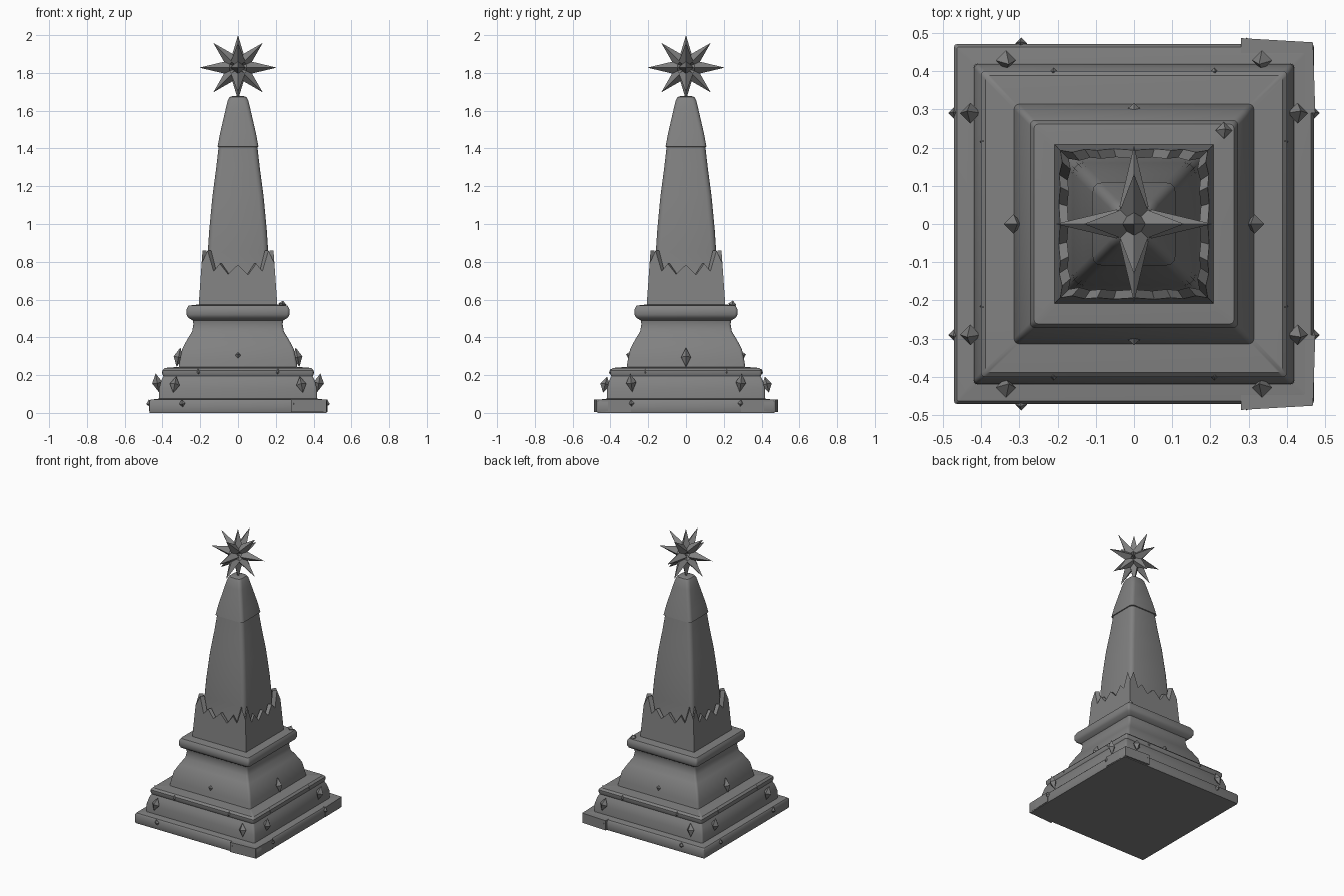
import bpy, bmesh, math
from mathutils import Vector, Matrix

cube = bpy.data.objects.get("Cube")
if cube:
    bpy.data.objects.remove(cube)

stone = bpy.data.materials.new("grey stone")
stone.use_nodes = True
COLOUR = (0.22, 0.22, 0.22, 1)
stone.diffuse_color = COLOUR
stone.node_tree.nodes["Principled BSDF"].inputs["Base Color"].default_value = COLOUR


def finish(bm, name, angle=35):
    bmesh.ops.recalc_face_normals(bm, faces=bm.faces)
    mesh = bpy.data.meshes.new(name)
    bm.to_mesh(mesh)
    bm.free()
    mesh.materials.append(stone)
    ob = bpy.data.objects.new(name, mesh)
    bpy.context.collection.objects.link(ob)
    bpy.ops.object.select_all(action='DESELECT')
    bpy.context.view_layer.objects.active = ob
    ob.select_set(True)
    bpy.ops.object.shade_smooth_by_angle(angle=math.radians(angle))
    return ob


def square_lathe(name, profile, cut, angle=35):
    """Stack of rounded squares: profile holds (half width, height)."""
    bm = bmesh.new()
    rings = []
    for half, z in profile:
        ring = []
        r = min(cut, half * 0.6)
        for k in range(4):
            centre = Vector((half - r, half - r, z))
            turn = Matrix.Rotation(k * math.pi / 2, 3, 'Z')
            for j in range(4):
                a = j * math.pi / 6
                p = centre + Vector((math.cos(a), math.sin(a), 0)) * r
                ring.append(bm.verts.new(turn @ p))
        rings.append(ring)
    n = len(rings[0])
    for a, b in zip(rings, rings[1:]):
        for i in range(n):
            bm.faces.new((a[i], a[(i + 1) % n], b[(i + 1) % n], b[i]))
    bm.faces.new(rings[0][::-1])
    bm.faces.new(rings[-1])
    return finish(bm, name, angle)


# Stepped plinth
square_lathe("base_slab", [(.467, 0), (.47, .01), (.47, .06), (.463, .07), (.40, .078)], .006)
square_lathe("lower_tier", [(.42, .06), (.418, .13), (.407, .17), (.395, .195), (.40, .205),
                            (.40, .225), (.388, .238), (.30, .245)], .012)
square_lathe("pedestal", [(.315, .235), (.308, .28), (.295, .34), (.268, .39), (.243, .43),
                          (.236, .47), (.24, .49), (.265, .505), (.272, .52), (.272, .55),
                          (.262, .568), (.20, .575)], .014)

# Tapered shaft and its cap
square_lathe("shaft", [(.185, .57), (.178, .64), (.165, .72), (.16, .85), (.152, .97),
                       (.135, 1.15), (.115, 1.30), (.098, 1.45)], .028)
square_lathe("shaft_cap", [(.096, 1.405), (.108, 1.41), (.095, 1.48), (.065, 1.61),
                           (.054, 1.655), (.045, 1.672), (.03, 1.677)], .022)

# Jagged collar: one zigzag wall per side, leaning in, with thickness
collar_top = [(-1, .79), (-.86, .86), (-.66, .75), (-.5, .79), (-.27, .735), (0, .785),
              (.27, .73), (.5, .79), (.66, .75), (.86, .86), (1, .79)]
bm = bmesh.new()
for k in range(4):
    turn = Matrix.Rotation(k * math.pi / 2, 3, 'Z')
    walls = []
    for inset in (0, .022):
        low, high = [], []
        for u, z in collar_top:
            for row, h in ((low, .572), (high, z)):
                half = .208 - (h - .572) * .07 - inset
                row.append(bm.verts.new(turn @ Vector((u * half, -half, h))))
        walls.append((low, high))
    (lo, hi), (li, hj) = walls
    for i in range(len(lo) - 1):
        bm.faces.new((lo[i], lo[i + 1], hi[i + 1], hi[i]))
        bm.faces.new((li[i + 1], li[i], hj[i], hj[i + 1]))
        bm.faces.new((hi[i], hi[i + 1], hj[i + 1], hj[i]))
bmesh.ops.remove_doubles(bm, verts=bm.verts, dist=.0005)
finish(bm, "jagged_collar")

# Star: spikes along the axes and on the diagonals of two upright planes
bm = bmesh.new()
spikes = {}
for plane in (Vector((1, 0, 0)), Vector((0, 1, 0))):
    for k in range(8):
        a = k * math.pi / 4
        d = plane * math.cos(a) + Vector((0, 0, math.sin(a)))
        length = .185 if k % 2 else (.172 if k in (2, 6) else .205)
        spikes[tuple(round(c, 3) for c in d)] = length
for d, length in spikes.items():
    d = Vector(d).normalized()
    side = Vector((0, 0, 1)) if abs(d.z) < .1 else Vector((-d.y, d.x, 0))
    if side.length < .1:
        side = Vector((1, 0, 0))
    side.normalize()
    other = d.cross(side)
    w = .038
    base = [bm.verts.new(d * .045 + v * w) for v in (side, other, -side, -other)]
    tip = bm.verts.new(d * length)
    heart = bm.verts.new((0, 0, 0))
    for i in range(4):
        bm.faces.new((base[i], base[(i + 1) % 4], tip))
        bm.faces.new((base[(i + 1) % 4], base[i], heart))
star = finish(bm, "star", 30)
star.location.z = 1.828


def crystal(name, x, y, z, w=.03, h=.05, lean=.25):
    """Small four-sided double pyramid leaning outward."""
    bm = bmesh.new()
    ring = [bm.verts.new((w * math.cos(a), w * math.sin(a), 0))
            for a in (i * math.pi / 2 for i in range(4))]
    for end in (h, -h):
        tip = bm.verts.new((0, 0, end))
        for i in range(4):
            bm.faces.new((ring[i], ring[(i + 1) % 4], tip))
    axis = Vector((-y, x, 0)).normalized()
    bm.transform(Matrix.Translation((x, y, z)) @ Matrix.Rotation(lean, 4, axis))
    finish(bm, name, 20)


# Crystals on the tiers
for sx, left in ((1, "left"), (-1, "right")):
    crystal("pedestal_crystal_" + left, sx * .315, 0, .295, .026, .052, -.2)
    for sy, end in ((1, "back"), (-1, "front")):
        tag = "_" + end + "_" + left
        crystal("tier_end_crystal" + tag, sx * .335, sy * .428, .15, .027, .045, -.3)
        crystal("tier_side_crystal" + tag, sx * .428, sy * .29, .16, .027, .05, .2)
        crystal("base_side_chip" + tag, sx * .468, sy * .29, .05, .018, .022)
        crystal("base_end_chip" + tag, sx * .295, sy * .472, .05, .016, .022)
        crystal("tier_chip" + tag, sx * .39, sy * .215, .215, .014, .02)
        crystal("ledge_chip" + tag, sx * .21, sy * .395, .215, .014, .02)
for sy, end in ((1, "back"), (-1, "front")):
    crystal("pedestal_chip_" + end, 0, sy * .298, .305, .02, .022, -.3)
crystal("cornice_chip", .235, .245, .575, .022, .02)

# Wedge-shaped overlays on the left corners of the base
for sy, end in ((1, "back"), (-1, "front")):
    bm = bmesh.new()
    outline = [(.28, .40), (.28, .486), (.468, .475), (.474, .29), (.40, .29)]
    rows = [[bm.verts.new((x, sy * y, z)) for x, y in outline] for z in (.004, .072)]
    bm.faces.new(rows[0])
    bm.faces.new(rows[1])
    for i in range(5):
        j = (i + 1) % 5
        bm.faces.new((rows[0][i], rows[0][j], rows[1][j], rows[1][i]))
    finish(bm, "base_corner_" + end)
